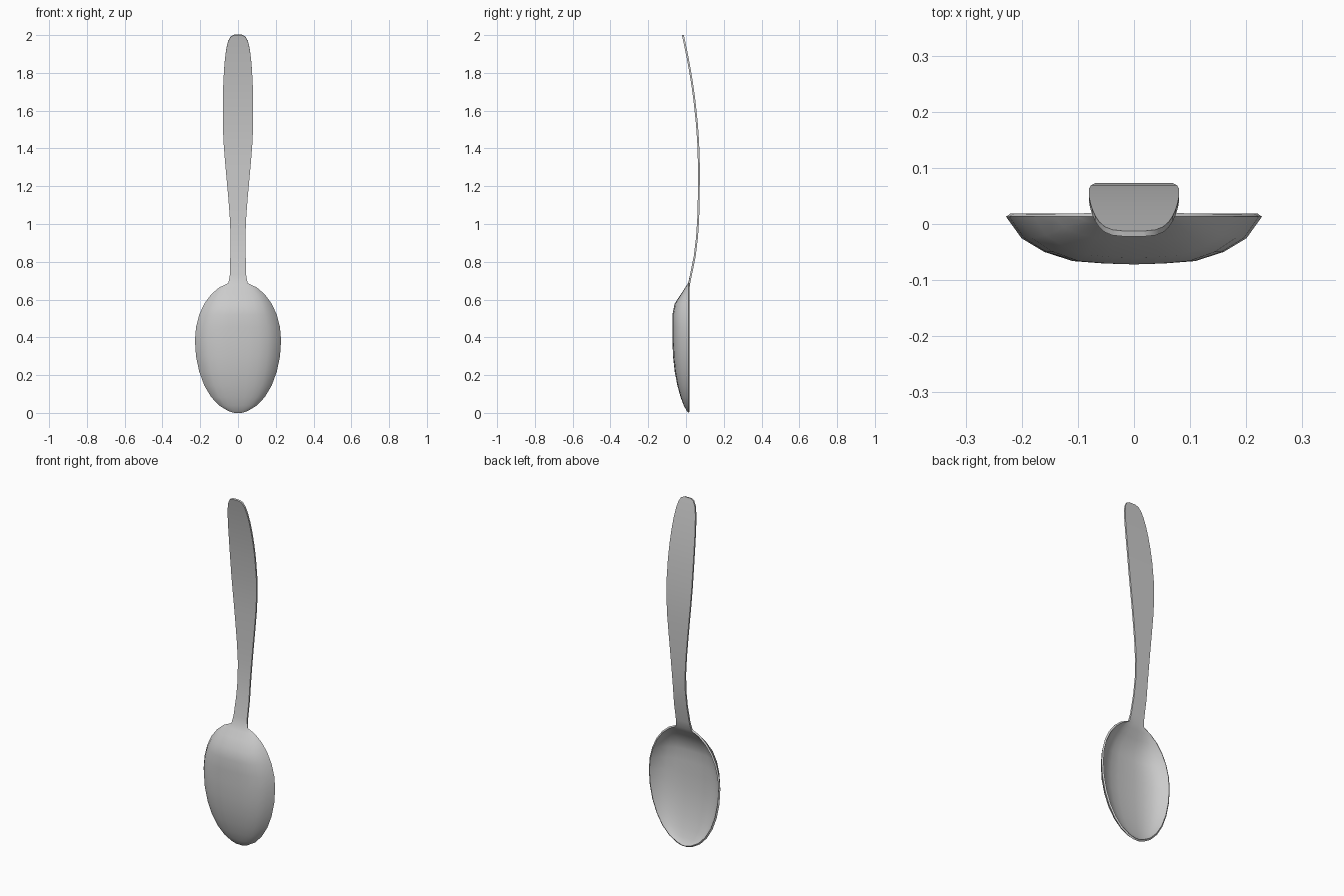
import bpy
import bmesh
from math import sin, cos, pi, sqrt

TIP_WIDTH = 0.02
BOWL_WIDTH = 0.228
BOWL_MIDDLE = 0.385
BOWL_UPPER = 0.31
BOWL_DEPTH = 0.085
RIM_Y = 0.013
NECK = 0.7
BEND = 1.3
BELLY = 1.57


def bowl_share(z):
    """Egg outline: two half ellipses meeting at the widest height."""
    reach = BOWL_MIDDLE if z < BOWL_MIDDLE else BOWL_UPPER
    return sqrt(max(0, 1 - ((z - BOWL_MIDDLE) / reach) ** 2))


def bowl_depth(z):
    """Rounded towards the tip, a straight ramp up to the neck."""
    rounded = bowl_share(z) ** 1.5 if z < BOWL_MIDDLE else 1
    ramp = (NECK - 0.01 - z) / 0.13
    return BOWL_DEPTH * max(0, min(rounded, ramp))


def handle_width(z):
    """Slim neck swelling into a belly, then a blunt rounded end."""
    if z > BELLY:
        end = (z - BELLY) / (2 - BELLY)
        return 0.081 * max(0, 1 - end * end) ** 0.23
    swell = max(0, (z - 0.9) / (BELLY - 0.9))
    flare = max(0, 0.9 - z) / 40
    return 0.039 + flare + 0.042 * swell * swell * (3 - 2 * swell)


def half_width(z):
    bowl = BOWL_WIDTH * bowl_share(z)
    if z < NECK:
        return max(bowl, TIP_WIDTH)
    return max(handle_width(z), TIP_WIDTH)


def front_y(z):
    """Flat rim, then a handle that arches back and leans forward again."""
    if z < NECK:
        return RIM_Y
    crest = RIM_Y + 0.05
    if z < BEND:
        return crest - 0.05 * ((BEND - z) / (BEND - NECK)) ** 3.4
    return crest - BOWL_DEPTH * ((z - BEND) / (2 - BEND)) ** 1.9


def make_material(name, colour):
    material = bpy.data.materials.new(name)
    material.use_nodes = True
    material.diffuse_color = colour
    shader = material.node_tree.nodes["Principled BSDF"]
    shader.inputs["Base Color"].default_value = colour
    return material


cube = bpy.data.objects.get("Cube")
if cube:
    bpy.data.objects.remove(cube, do_unlink=True)

# Heights of the cross-sections: bowl tip, bowl shoulder, handle, rounded end
quarter = pi / 2
heights = [BOWL_MIDDLE * (1 - cos(quarter * i / 7)) for i in range(8)]
heights += [BOWL_MIDDLE + BOWL_UPPER * sin(quarter * i / 7) for i in range(1, 7)]
heights += [NECK + 0.03 + i / 10 for i in range(9)]
heights += [BELLY + (2 - BELLY) * sin(quarter * i / 8) for i in range(1, 9)]

# Bowl cross-section: share of half width, share of depth
side = [(1, 0), (0.88, 0.45), (0.7, 0.74), (0.48, 0.93), (0.24, 0.98)]
section = [(-u, d) for u, d in side] + [(0, 1)] + side[::-1]

# Front skin of the bowl and handle, lofted through the cross-sections
bm = bmesh.new()
rows = []
for z in heights:
    width, rim, depth = half_width(z), front_y(z), bowl_depth(z)
    rows.append([bm.verts.new((u * width, rim - d * depth, z)) for u, d in section])
for low, high in zip(rows, rows[1:]):
    for i in range(len(section) - 1):
        bm.faces.new((low[i], low[i + 1], high[i + 1], high[i]))
mesh = bpy.data.meshes.new("spoon")
bm.to_mesh(mesh)
bm.free()
mesh.materials.append(make_material("brushed_steel", (0.6, 0.6, 0.6, 1)))
spoon = bpy.data.objects.new("spoon", mesh)
bpy.context.collection.objects.link(spoon)

# Sheet thickness, added on the hollow side
solid = spoon.modifiers.new("thickness", 'SOLIDIFY')
solid.thickness = 0.01
solid.offset = -1

# Smooth shading with a crisp rim
bpy.context.view_layer.objects.active = spoon
spoon.select_set(True)
bpy.ops.object.modifier_apply(modifier=solid.name)
bpy.ops.object.shade_smooth_by_angle(angle=0.7)
